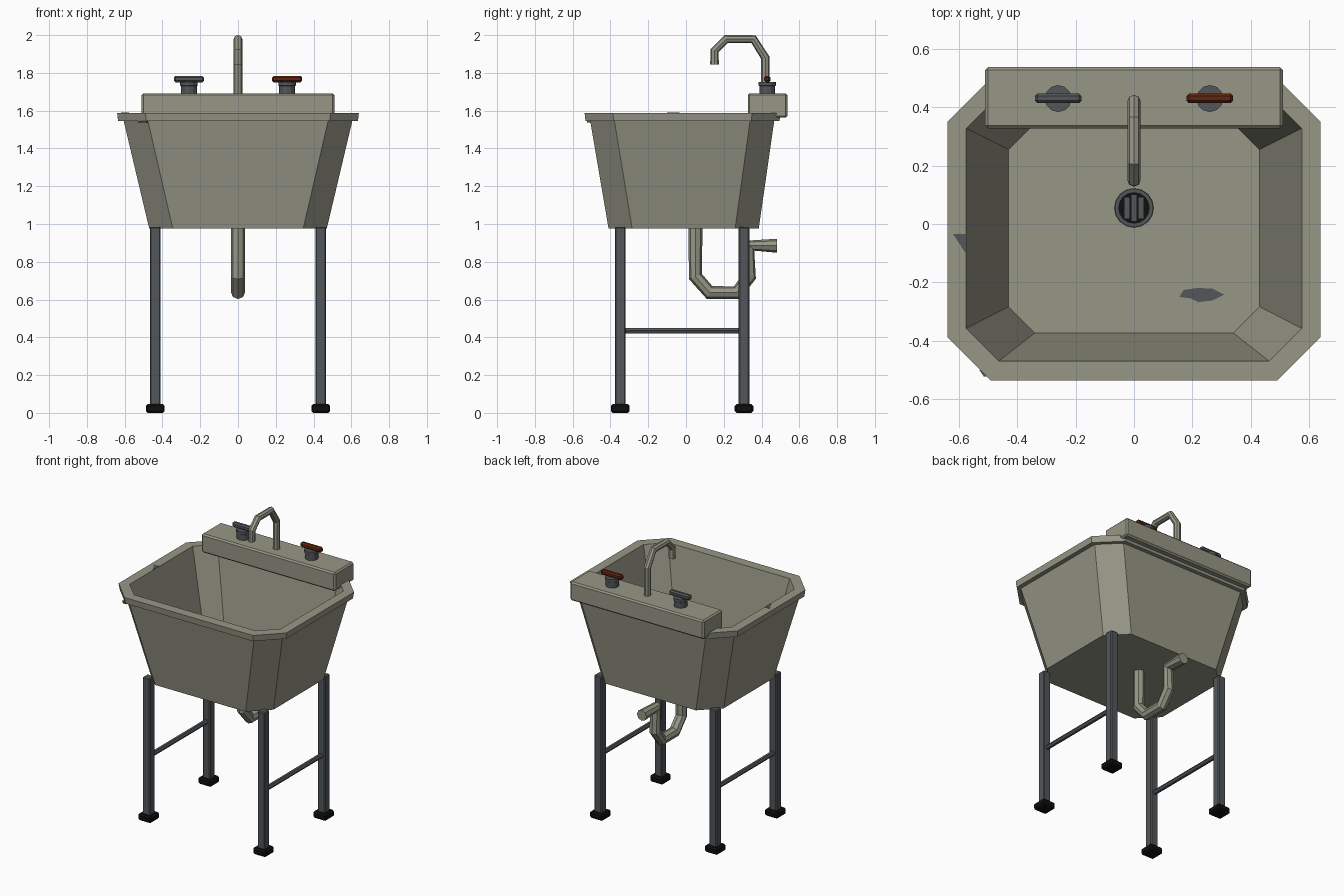
import bpy, bmesh, math
from mathutils import Vector

if "Cube" in bpy.data.objects:
    bpy.data.objects.remove(bpy.data.objects["Cube"])


def mat(name, rgb):
    m = bpy.data.materials.new(name)
    m.diffuse_color = (*rgb, 1)
    m.use_nodes = True
    m.node_tree.nodes["Principled BSDF"].inputs["Base Color"].default_value = m.diffuse_color
    return m


ENAMEL = mat("aged enamel", (0.305, 0.305, 0.24))
STEEL = mat("dark steel", (0.085, 0.095, 0.102))
RUST = mat("rust red", (0.12, 0.018, 0.005))
BLACK = mat("black rubber", (0.005, 0.005, 0.005))


def finish(name, bm, m):
    bmesh.ops.recalc_face_normals(bm, faces=bm.faces[:])
    me = bpy.data.meshes.new(name)
    bm.to_mesh(me)
    bm.free()
    me.materials.append(m)
    ob = bpy.data.objects.new(name, me)
    bpy.context.collection.objects.link(ob)
    return ob


def box(name, x, y, z, m, bevel=0.0):
    """Box from (min, max) ranges with a one-step bevel."""
    bm = bmesh.new()
    bmesh.ops.create_cube(bm, size=1)
    for v in bm.verts:
        v.co = Vector([(r[0] + r[1]) / 2 + c * (r[1] - r[0]) for c, r in zip(v.co, (x, y, z))])
    if bevel:
        bmesh.ops.bevel(bm, geom=bm.edges[:], offset=bevel, segments=1, affect='EDGES')
    return finish(name, bm, m)


def loft(name, rings, m):
    """Bridge equal-length rings and cap both ends."""
    bm = bmesh.new()
    rs = [[bm.verts.new(p) for p in r] for r in rings]
    for a, b in zip(rs, rs[1:]):
        for i in range(len(a)):
            j = (i + 1) % len(a)
            bm.faces.new((a[i], a[j], b[j], b[i]))
    bm.faces.new(rs[0])
    bm.faces.new(rs[-1])
    return finish(name, bm, m)


def octagon(x, y0, y1, c, z):
    return [(px, py, z) for px, py in (
        (-x + c, y0), (x - c, y0), (x, y0 + c), (x, y1 - c),
        (x - c, y1), (-x + c, y1), (-x, y1 - c), (-x, y0 + c))]


def circle(cx, cy, r, z, n):
    return [(cx + r * math.cos(math.tau * i / n), cy + r * math.sin(math.tau * i / n), z)
            for i in range(n)]


def plate(name, pts, z, t, m):
    return loft(name, [[(x, y, z) for x, y in pts], [(x, y, z + t) for x, y in pts]], m)


def pipe(name, pts, r, m, res=2):
    """Tube along a polyline, using a bevelled curve turned into a mesh."""
    cu = bpy.data.curves.new(name, 'CURVE')
    cu.dimensions = '3D'
    cu.bevel_depth = r
    cu.bevel_resolution = res
    cu.use_fill_caps = True
    s = cu.splines.new('POLY')
    s.points.add(len(pts) - 1)
    for p, q in zip(s.points, pts):
        p.co = (*q, 1)
    s.use_smooth = False
    tmp = bpy.data.objects.new(name + "_path", cu)
    bpy.context.collection.objects.link(tmp)
    dg = bpy.context.evaluated_depsgraph_get()
    me = bpy.data.meshes.new_from_object(tmp.evaluated_get(dg))
    bpy.data.objects.remove(tmp)
    me.materials.clear()
    me.materials.append(m)
    for p in me.polygons:
        p.use_smooth = False
    ob = bpy.data.objects.new(name, me)
    bpy.context.collection.objects.link(ob)
    return ob


# Basin: outer shell, rim lip, inner bowl
loft("basin", [
    octagon(0.47, -0.41, 0.385, 0.125, 0.975),
    octagon(0.605, -0.507, 0.467, 0.128, 1.545),
    octagon(0.635, -0.532, 0.495, 0.15, 1.545),
    octagon(0.64, -0.537, 0.50, 0.15, 1.588),
    octagon(0.575, -0.47, 0.44, 0.112, 1.588),
    octagon(0.43, -0.373, 0.345, 0.09, 1.0)], ENAMEL)

# Tap shelf
box("tap_shelf", (-0.51, 0.51), (0.327, 0.538), (1.563, 1.692), ENAMEL, 0.01)

# Spout
pipe("spout", [(0, 0.42, 1.68), (0, 0.42, 1.88), (0, 0.357, 1.979), (0, 0.213, 1.979),
               (0, 0.151, 1.917), (0, 0.151, 1.845)], 0.023, ENAMEL)

# Tap handles
for side, s, m in (("left", -1, STEEL), ("right", 1, RUST)):
    x = 0.26 * s
    loft(side + "_tap_base", [circle(x, 0.43, r, z, 12) for r, z in
                              ((0.042, 1.685), (0.042, 1.73), (0.046, 1.733), (0.046, 1.752))], STEEL)
    box(side + "_tap_handle", (x - 0.08, x + 0.08), (0.414, 0.447), (1.75, 1.784), m, 0.009)

# Legs, feet and side braces
for sx, xn in ((-1, "left"), (1, "right")):
    x = 0.438 * sx
    for y, yn in ((-0.348, "front"), (0.307, "back")):
        box(f"{yn}_{xn}_leg", (x - 0.028, x + 0.028), (y - 0.028, y + 0.028), (0.03, 0.985), STEEL, 0.006)
        box(f"{yn}_{xn}_foot", (x - 0.05, x + 0.05), (y - 0.05, y + 0.05), (0, 0.046), BLACK, 0.01)
    pipe(xn + "_brace", [(x, -0.348, 0.435), (x, 0.307, 0.435)], 0.016, STEEL, 1)

# Waste trap under the basin
pipe("waste_trap", [(0, 0.05, 0.985), (0, 0.05, 0.722), (0, 0.125, 0.637), (0, 0.27, 0.637),
                    (0, 0.335, 0.722), (0, 0.335, 0.885), (0, 0.482, 0.885)], 0.037, ENAMEL)

# Drain: flange, dark well and grate bars
loft("drain_flange", [circle(0, 0.055, 0.068, 0.995, 16), circle(0, 0.055, 0.066, 1.008, 16)], STEEL)
loft("drain_well", [circle(0, 0.055, 0.054, z, 16) for z in (1.0, 1.010)], BLACK)
for i in (-1, 0, 1):
    h = 0.045 if i == 0 else 0.036
    box(f"drain_bar_{i + 2}", (i * 0.024 - 0.009, i * 0.024 + 0.009), (0.055 - h, 0.055 + h),
        (1.0, 1.014), STEEL)

# Worn enamel chips
plate("floor_chip", [(0.155, -0.25), (0.17, -0.226), (0.22, -0.219), (0.27, -0.222), (0.31, -0.242),
                     (0.27, -0.262), (0.22, -0.268), (0.195, -0.255)], 0.998, 0.006, STEEL)
plate("rim_chip", [(-0.62, -0.035), (-0.577, -0.035), (-0.577, -0.1), (-0.6, -0.065)], 1.584, 0.006, STEEL)
plate("lip_chip", [(-0.53, -0.50), (-0.515, -0.522), (-0.485, -0.525), (-0.475, -0.50)], 1.537, 0.009, STEEL)
